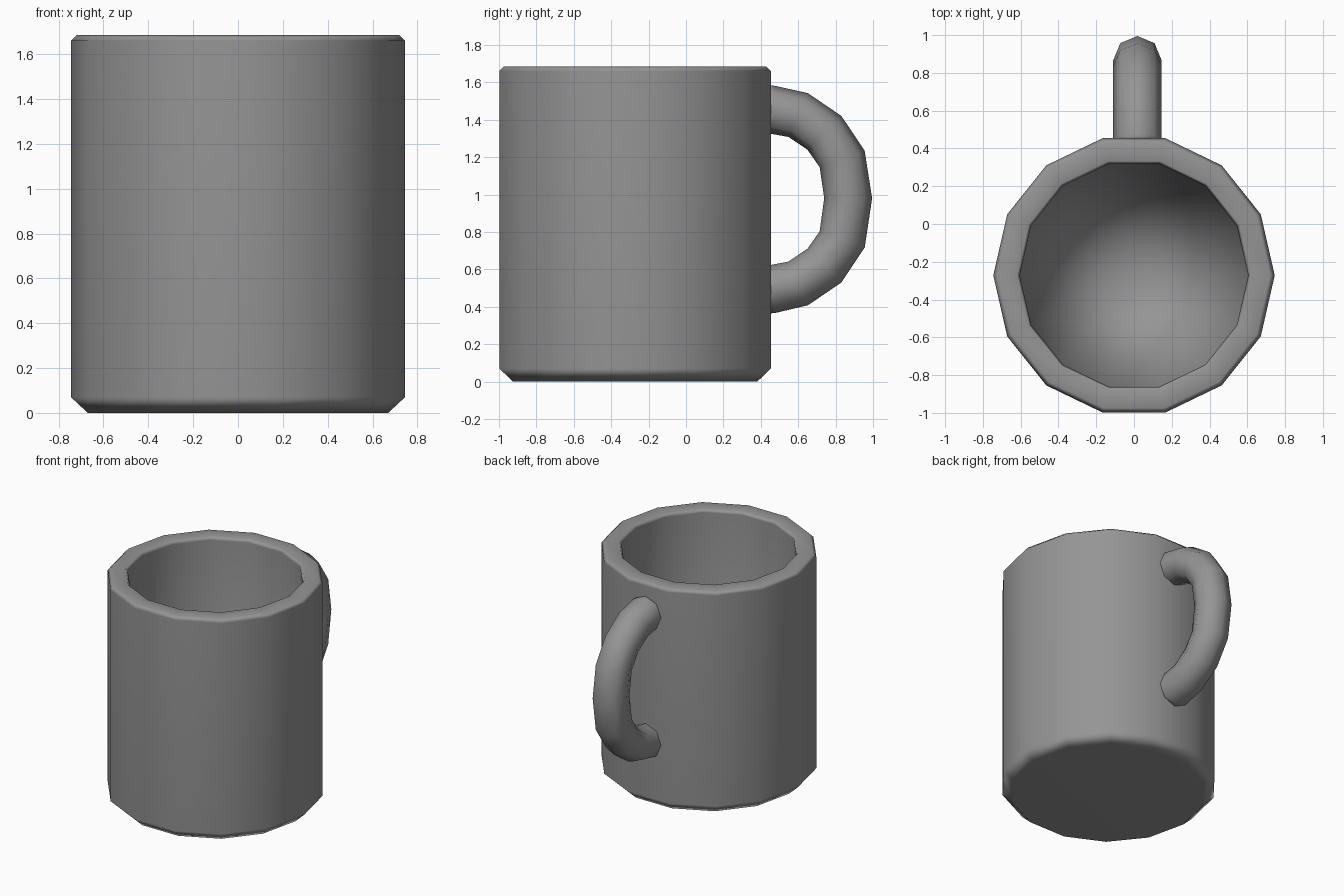
import bpy
import bmesh
import math
from mathutils import Vector

cube = bpy.data.objects.get("Cube")
if cube:
    bpy.data.objects.remove(cube, do_unlink=True)

# One grey glaze for the whole mug
GREY = (0.30, 0.30, 0.30, 1.0)
glaze = bpy.data.materials.new("grey_glaze")
glaze.use_nodes = True
glaze.diffuse_color = GREY
glaze.node_tree.nodes["Principled BSDF"].inputs["Base Color"].default_value = GREY


def bridge_rings(bm, rings):
    """Join successive closed rings of vertices with quads."""
    for a, b in zip(rings, rings[1:]):
        n = len(a)
        for i in range(n):
            j = (i + 1) % n
            bm.faces.new((a[i], a[j], b[j], b[i]))


def finish(bm, name):
    """Turn a bmesh into a smooth object with area-weighted normals."""
    bmesh.ops.recalc_face_normals(bm, faces=bm.faces[:])
    for face in bm.faces:
        face.smooth = True
    mesh = bpy.data.meshes.new(name)
    bm.to_mesh(mesh)
    bm.free()
    mesh.materials.append(glaze)
    obj = bpy.data.objects.new(name, mesh)
    bpy.context.collection.objects.link(obj)
    weighted = obj.modifiers.new("weighted_normals", "WEIGHTED_NORMAL")
    weighted.mode = "FACE_AREA"
    return obj


# Cup body: a fourteen-sided lathe, from the base up, over the rim and inside
SIDES = 14
CUP_Y = -0.272
profile = [(0.67, 0), (0.745, 0.07), (0.745, 1.66), (0.72, 1.685),
           (0.62, 1.685), (0.605, 1.66), (0.60, 0.14)]
bm = bmesh.new()
rings = []
for radius, z in profile:
    angles = [2 * math.pi * i / SIDES for i in range(SIDES)]
    rings.append([bm.verts.new((radius * math.cos(a), CUP_Y + radius * math.sin(a), z))
                  for a in angles])
bridge_rings(bm, rings)
bm.faces.new(rings[0])
floor = bm.faces.new(rings[-1])
bmesh.ops.poke(bm, faces=[floor])
finish(bm, "cup_body")

# Handle: an octagonal tube swept along an arc behind the cup
HANDLE_X = 0.018
TUBE = 0.128
path = [(0.40, 1.46), (0.455, 1.455), (0.60, 1.425), (0.74, 1.33), (0.835, 1.19),
        (0.867, 0.98), (0.835, 0.76), (0.74, 0.62), (0.60, 0.525), (0.455, 0.493),
        (0.40, 0.488)]
points = [Vector((HANDLE_X, y, z)) for y, z in path]
bm = bmesh.new()
rings = []
across = Vector((1, 0, 0))
for i, point in enumerate(points):
    along = (points[min(i + 1, len(points) - 1)] - points[max(i - 1, 0)]).normalized()
    outward = along.cross(across)
    rings.append([bm.verts.new(point + TUBE * (math.cos(a) * across + math.sin(a) * outward))
                  for a in (math.pi * k / 4 for k in range(8))])
bridge_rings(bm, rings)
bm.faces.new(rings[0])
bm.faces.new(rings[-1])
finish(bm, "handle")
